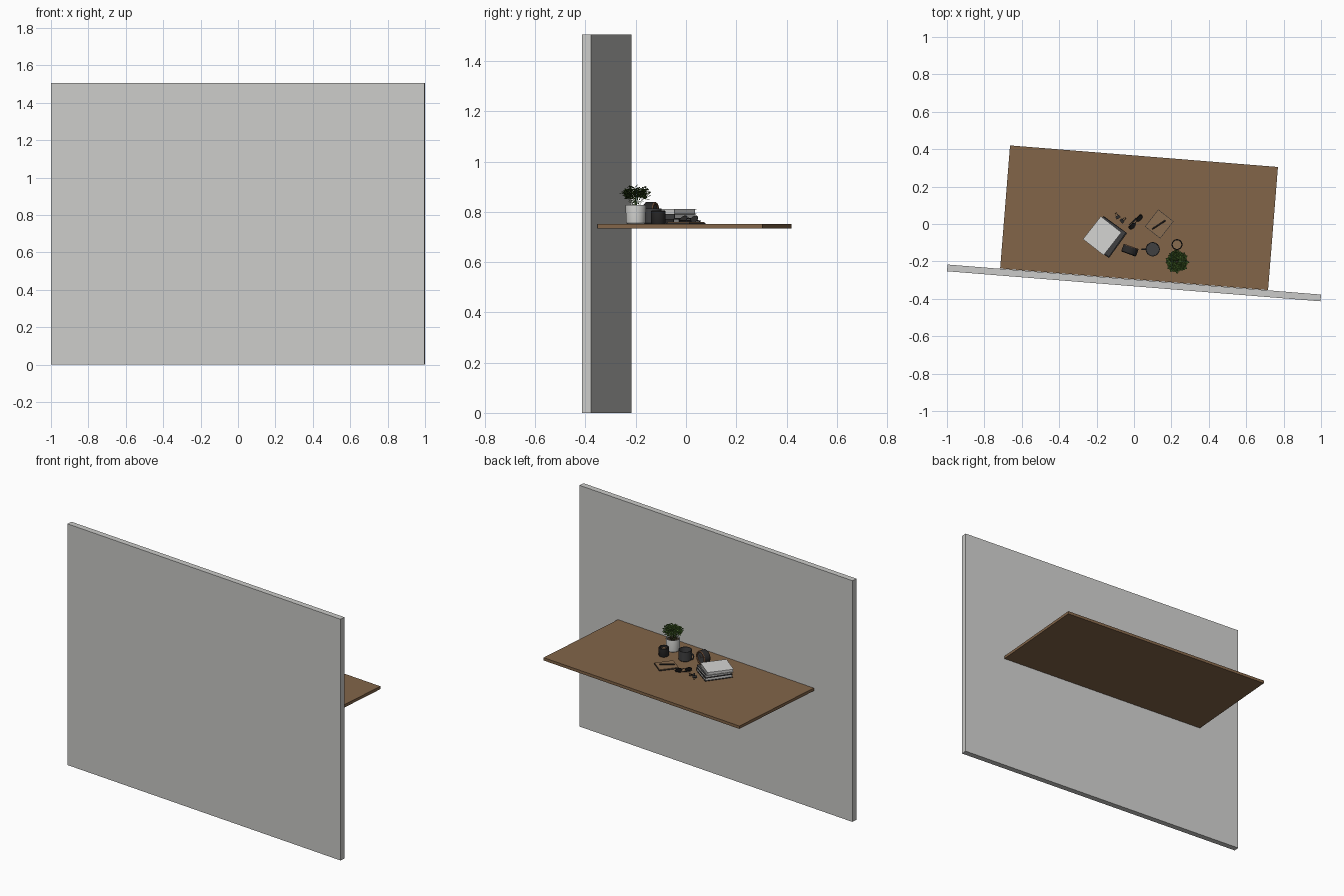
import bpy, bmesh, math, random
from mathutils import Matrix, Vector

if "Cube" in bpy.data.objects:
    bpy.data.objects.remove(bpy.data.objects["Cube"])

random.seed(4)
TILT = math.radians(-4.6)
TOP = 0.752  # height of the desk surface


def mat(name, r, g, b):
    m = bpy.data.materials.new(name)
    m.diffuse_color = (r, g, b, 1)
    m.use_nodes = True
    m.node_tree.nodes["Principled BSDF"].inputs["Base Color"].default_value = m.diffuse_color
    return m


WALL = mat("wall grey", 0.60, 0.60, 0.585)
WOOD = mat("desk wood", 0.225, 0.13, 0.066)
BLACK = mat("soft black", 0.022, 0.021, 0.021)
CHARCOAL = mat("charcoal", 0.05, 0.05, 0.052)
WHITE = mat("paper white", 0.66, 0.66, 0.65)
POT = mat("pot white", 0.62, 0.62, 0.60)
GREEN = mat("leaf green", 0.055, 0.12, 0.02)
COPPER = mat("copper brown", 0.19, 0.09, 0.045)
KRAFT = mat("kraft brown", 0.25, 0.15, 0.08)
SOIL = mat("soil", 0.04, 0.025, 0.015)


def finish(bm, name, mats, loc=(0, 0, 0), rot=(0, 0, 0), smooth=True):
    me = bpy.data.meshes.new(name)
    bmesh.ops.recalc_face_normals(bm, faces=bm.faces[:])
    bm.to_mesh(me)
    bm.free()
    for m in mats:
        me.materials.append(m)
    ob = bpy.data.objects.new(name, me)
    bpy.context.collection.objects.link(ob)
    ob.location, ob.rotation_euler = loc, rot
    if smooth:
        bpy.ops.object.select_all(action='DESELECT')
        ob.select_set(True)
        bpy.context.view_layer.objects.active = ob
        bpy.ops.object.shade_smooth_by_angle(angle=math.radians(35))
    return ob


def add_box(bm, size, at=(0, 0, 0), index=0):
    r = bmesh.ops.create_cube(bm, size=1, matrix=Matrix.Translation(at) @ Matrix.Diagonal((*size, 1)))
    for f in {f for v in r["verts"] for f in v.link_faces}:
        f.material_index = index


def box(name, size, loc, angle, m):
    bm = bmesh.new()
    add_box(bm, size)
    return finish(bm, name, [m], loc, (0, 0, angle), False)


def lathe(name, profile, mats, loc, rot=(0, 0, 0), pick=None, sides=32):
    """Spin (radius, height) points; pick(radius, height) gives the colour index."""
    bm = bmesh.new()
    vs = [bm.verts.new((r, 0, z)) for r, z in profile]
    es = [bm.edges.new(p) for p in zip(vs, vs[1:])]
    bmesh.ops.spin(bm, geom=vs + es, cent=(0, 0, 0), axis=(0, 0, 1), angle=math.tau, steps=sides)
    bmesh.ops.remove_doubles(bm, verts=bm.verts[:], dist=1e-5)
    if pick:
        for f in bm.faces:
            c = f.calc_center_median()
            f.material_index = pick(c.xy.length, c.z)
    return finish(bm, name, mats, loc, rot)


def tube(name, pts, radius, m, loc, rot=(0, 0, 0), closed=False):
    cu = bpy.data.curves.new(name, 'CURVE')
    cu.dimensions, cu.bevel_depth, cu.bevel_resolution, cu.use_fill_caps = '3D', radius, 2, True
    sp = cu.splines.new('POLY')
    sp.points.add(len(pts) - 1)
    for p, c in zip(sp.points, pts):
        p.co = (*c, 1)
    sp.use_cyclic_u = closed
    cu.materials.append(m)
    ob = bpy.data.objects.new(name, cu)
    bpy.context.collection.objects.link(ob)
    ob.location, ob.rotation_euler = loc, rot
    return ob


# Wall and desk top
box("wall", (2.0035, 0.036, 1.505), (0, -0.315, 0.7525), TILT, WALL)
box("desk_top", (1.437, 0.66, 0.018), (0.027, 0.0335, TOP - 0.009), TILT, WOOD)


# Stack of books: two covers, a spine and inset pages each
def book(name, w, d, h, loc, deg, cover):
    bm = bmesh.new()
    t = 0.0025
    add_box(bm, (w, d, t), (0, 0, t / 2))
    add_box(bm, (w, d, t), (0, 0, h - t / 2))
    add_box(bm, (t, d, h - 2 * t), ((w - t) / 2, 0, h / 2))
    add_box(bm, (w - t - 0.005, d - 0.008, h - 2 * t), (0.0012, 0, h / 2), 1)
    finish(bm, name, [cover, WHITE], loc, (0, 0, math.radians(deg)), False)


book("bottom_book", 0.155, 0.165, 0.020, (-0.148, -0.070, TOP), -36, BLACK)
book("middle_book", 0.150, 0.160, 0.019, (-0.150, -0.068, TOP + 0.020), -35, CHARCOAL)
book("top_book", 0.140, 0.155, 0.020, (-0.170, -0.063, TOP + 0.039), -38, WHITE)

# Notebook with dark cover edge and pen
NB = (0.135, 0.0, TOP)
box("notebook_back", (0.104, 0.116, 0.004), (NB[0], NB[1], TOP + 0.002), math.radians(-38), BLACK)
box("notebook_cover", (0.099, 0.111, 0.003), (NB[0], NB[1], TOP + 0.0055), math.radians(-38), KRAFT)
lathe("pen", [(0, -0.045), (0.001, -0.045), (0.0038, -0.036), (0.0038, 0.043), (0, 0.043)], [BLACK],
      (0.133, -0.004, TOP + 0.0108), (0, math.pi / 2, math.radians(33)), sides=12)

# Mug with handle
MUG = (0.10, -0.135, TOP)
lathe("mug", [(0, 0), (0.034, 0), (0.038, 0.004), (0.038, 0.062), (0.035, 0.062), (0.034, 0.008), (0, 0.008)],
      [CHARCOAL], MUG)
tube("mug_handle", [(-0.036 - 0.022 * math.sin(a), 0, 0.031 + 0.02 * math.cos(a))
                    for a in [i * math.pi / 12 for i in range(13)]], 0.004, CHARCOAL, MUG)

# Candle jar with brown wax
lathe("candle_jar", [(0, 0), (0.027, 0), (0.029, 0.003), (0.029, 0.050), (0.026, 0.054),
                     (0.023, 0.054), (0.023, 0.040), (0, 0.040)], [BLACK, KRAFT], (0.23, -0.11, TOP),
      pick=lambda r, z: 1 if r < 0.02 and z > 0.03 else 0)

# Alarm clock: drum, copper ring, dial, hands and feet
CA = math.radians(-20)
CLOCK = Vector((-0.022, -0.14, TOP + 0.045))
turn = Matrix.Rotation(CA, 3, 'Z')
lathe("clock_drum", [(0, -0.022), (0.038, -0.022), (0.042, -0.018), (0.042, 0.018), (0.040, 0.022), (0.034, 0.022),
                     (0.032, 0.017), (0, 0.017)], [BLACK, COPPER, CHARCOAL], CLOCK, (-math.pi / 2, 0, CA),
      pick=lambda r, z: 1 if z > 0.0175 and r > 0.03 else (2 if z > 0.016 and r < 0.03 else 0))
for n, a, length in (("hour", 50, 0.016), ("minute", -60, 0.024)):
    a = math.radians(a)
    tube("clock_%s_hand" % n, [(0, 0.0185, 0), (math.sin(a) * length, 0.0185, math.cos(a) * length)],
         0.0009, COPPER, CLOCK, (0, 0, CA))
for s in (-1, 1):
    tube("clock_foot", [(s * 0.018, 0, -0.035), (s * 0.025, 0, -0.043)], 0.003, BLACK, CLOCK, (0, 0, CA))

# Folded glasses: two tilted lenses, bridge and arms
GL, GR = (0.010, 0.010, TOP + 0.002), (0, 0, math.radians(48))
for s in (-1, 1):
    lathe("glasses_lens", [(0, -0.0015), (0.019, -0.0015), (0.021, 0), (0.019, 0.0015), (0, 0.0015)], [BLACK],
          Vector(GL) + Matrix.Rotation(GR[2], 3, 'Z') @ Vector((s * 0.028, 0, 0.014)),
          (math.radians(55), 0, GR[2]), sides=20)
    tube("glasses_arm", [(s * 0.049, -0.004, 0.014), (s * 0.046, 0.011, 0.010), (-s * 0.035, 0.013 + s * 0.003, 0.004)],
         0.0017, BLACK, GL, GR)
tube("glasses_bridge", [(-0.010, 0, 0.018), (0, 0, 0.021), (0.010, 0, 0.018)], 0.0018, BLACK, GL, GR)

# Binder clips: wedge body and two wire loops
for x, y, deg in ((-0.086, 0.037, 30), (-0.064, 0.016, -50)):
    bm = bmesh.new()
    ends = [[bm.verts.new((s * 0.012, py, pz)) for py, pz in ((-0.008, 0), (-0.008, 0.012), (0.008, 0.004))]
            for s in (-1, 1)]
    for f in ends:
        bm.faces.new(f)
    for i in range(3):
        j = (i + 1) % 3
        bm.faces.new((ends[0][i], ends[0][j], ends[1][j], ends[1][i]))
    at, ro = (x, y, TOP), (0, 0, math.radians(deg))
    finish(bm, "clip_body", [BLACK], at, ro, False)
    for z in (0.002, 0.012):
        tube("clip_loop", [(-0.006, 0.006, 0.004), (-0.004, 0.024, z), (0.004, 0.024, z), (0.006, 0.006, 0.004)],
             0.001, BLACK, at, ro)

# Plant pot with soil
PLANT = (0.23, -0.20, TOP)
lathe("plant_pot", [(0, 0), (0.034, 0), (0.038, 0.004), (0.041, 0.072), (0.040, 0.076), (0.037, 0.076),
                    (0.036, 0.066), (0, 0.066)], [POT, SOIL], PLANT,
      pick=lambda r, z: 1 if r < 0.03 and z > 0.06 else 0)

# Foliage: arching stems with folded leaves along them
leaves = bmesh.new()


def leaf(base, direction, length):
    side = direction.cross(Vector((0, 0, 1))).normalized() * length * 0.36
    up = side.cross(direction).normalized() * length * 0.12
    a, b = leaves.verts.new(base), leaves.verts.new(base + direction * length)
    mid = base + direction * length * 0.55
    for s in (-1, 1):
        leaves.faces.new((a, leaves.verts.new(mid + side * s + up), b))


for k in range(42):
    ang = k * 2.39996
    reach = 0.056 * math.sqrt((k + 0.5) / 42)
    out = Vector((math.cos(ang), math.sin(ang), 0))
    tip = out * reach + Vector((0, 0, 0.146 - 5 * reach ** 2 + random.uniform(-0.012, 0.004)))
    root = out * reach * 0.3 + Vector((0, 0, 0.066))
    across = out.cross(Vector((0, 0, 1))) * 0.0007
    leaves.faces.new([leaves.verts.new(p) for p in (root - across, root + across, tip + across, tip - across)])
    for j in range(9):
        p = root.lerp(tip, 0.55 + 0.45 * j / 8)
        d = Vector((math.cos(ang + j * 2.1), math.sin(ang + j * 2.1), random.uniform(-0.1, 0.7))) + out * 0.4
        leaf(p, d.normalized(), random.uniform(0.014, 0.021))
finish(leaves, "plant_leaves", [GREEN], PLANT, smooth=False)
